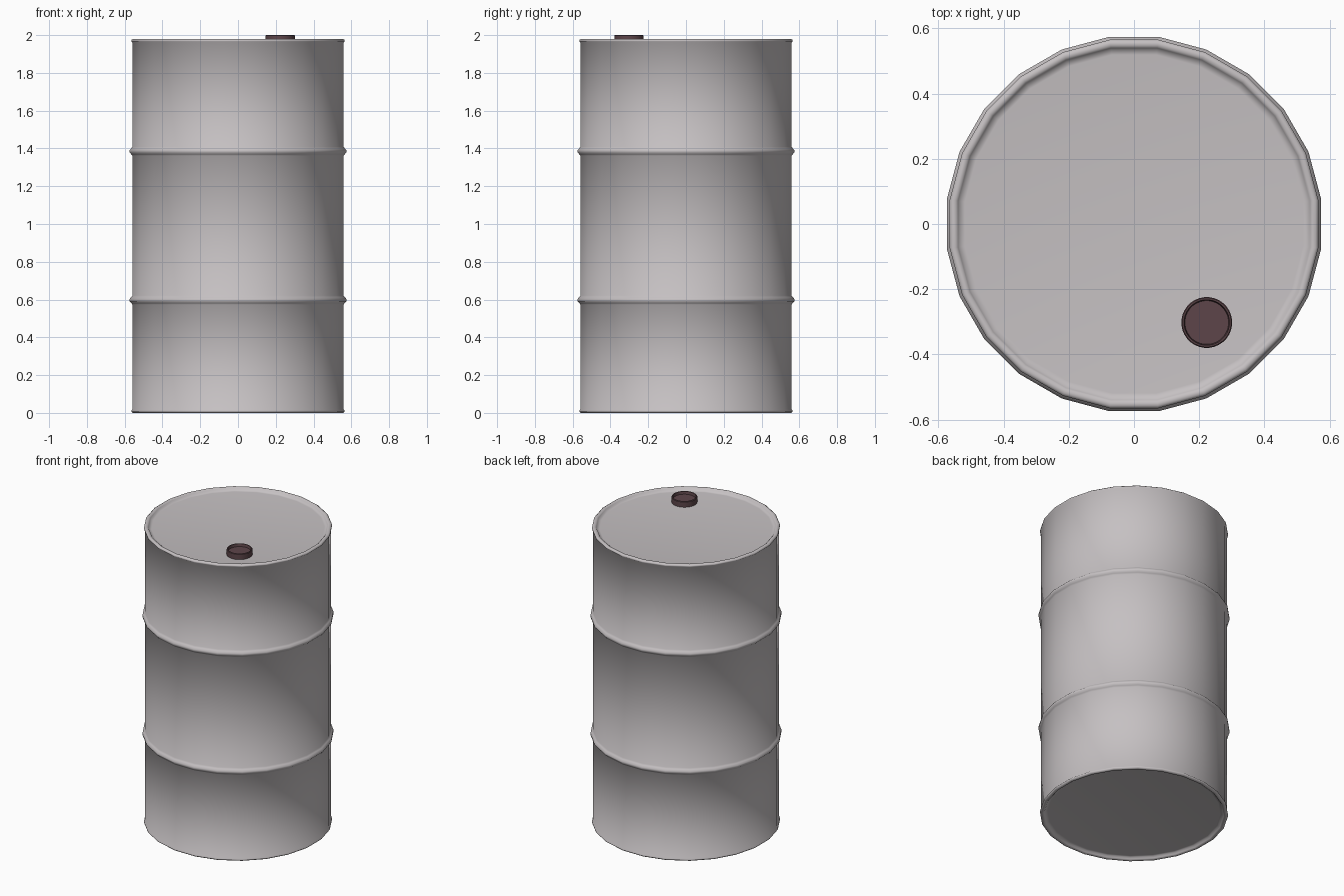
import bpy, math

cube = bpy.data.objects.get("Cube")
if cube:
    bpy.data.objects.remove(cube, do_unlink=True)


def material(name, rgb):
    m = bpy.data.materials.new(name)
    m.use_nodes = True
    m.diffuse_color = (*rgb, 1)
    m.node_tree.nodes["Principled BSDF"].inputs["Base Color"].default_value = (*rgb, 1)
    return m


def lathe(name, profile, sides, mat, location=(0, 0, 0), angle=40):
    """Revolve (radius, height) points about z, capping both ends."""
    verts, faces = [], []
    for r, z in profile:
        for i in range(sides):
            a = math.tau * (i + 0.5) / sides
            verts.append((r * math.cos(a), r * math.sin(a), z))
    for k in range(len(profile) - 1):
        for i in range(sides):
            j = (i + 1) % sides
            faces.append((k * sides + i, k * sides + j,
                          (k + 1) * sides + j, (k + 1) * sides + i))
    last = (len(profile) - 1) * sides
    faces.append(tuple(reversed(range(sides))))
    faces.append(tuple(range(last, last + sides)))
    mesh = bpy.data.meshes.new(name)
    mesh.from_pydata(verts, [], faces)
    mesh.materials.append(mat)
    obj = bpy.data.objects.new(name, mesh)
    obj.location = location
    bpy.context.collection.objects.link(obj)
    bpy.ops.object.select_all(action="DESELECT")
    obj.select_set(True)
    bpy.context.view_layer.objects.active = obj
    bpy.ops.object.shade_smooth_by_angle(angle=math.radians(angle))
    return obj


steel = material("pale_steel", (0.56, 0.53, 0.54))
maroon = material("dark_maroon", (0.11, 0.06, 0.068))

HEIGHT, BODY_R = 1.98, 0.563

# Rolled rim, from the recessed end plate out to the wall
rim = [(0.523, 0.018), (0.538, 0.016), (0.544, 0.006), (0.551, 0.0),
       (0.562, 0.0), (0.57, 0.006), (0.57, 0.013), (BODY_R, 0.02)]

# Rolling hoops around the wall
hoops = []
for z in (0.597, 1.385):
    hoops += [(BODY_R, z - 0.024), (0.57, z - 0.016), (0.579, z - 0.006),
              (0.579, z + 0.006), (0.57, z + 0.016), (BODY_R, z + 0.024)]

top_rim = [(r, HEIGHT - z) for r, z in reversed(rim)]
lathe("barrel_body", rim + hoops + top_rim, 24, steel, angle=60)

# Screw cap with a sunken centre
cap = [(0.078, 0.0), (0.078, 0.04), (0.075, 0.043), (0.07, 0.043), (0.067, 0.025)]
lathe("screw_cap", cap, 32, maroon, (0.223, -0.302, 1.957))
